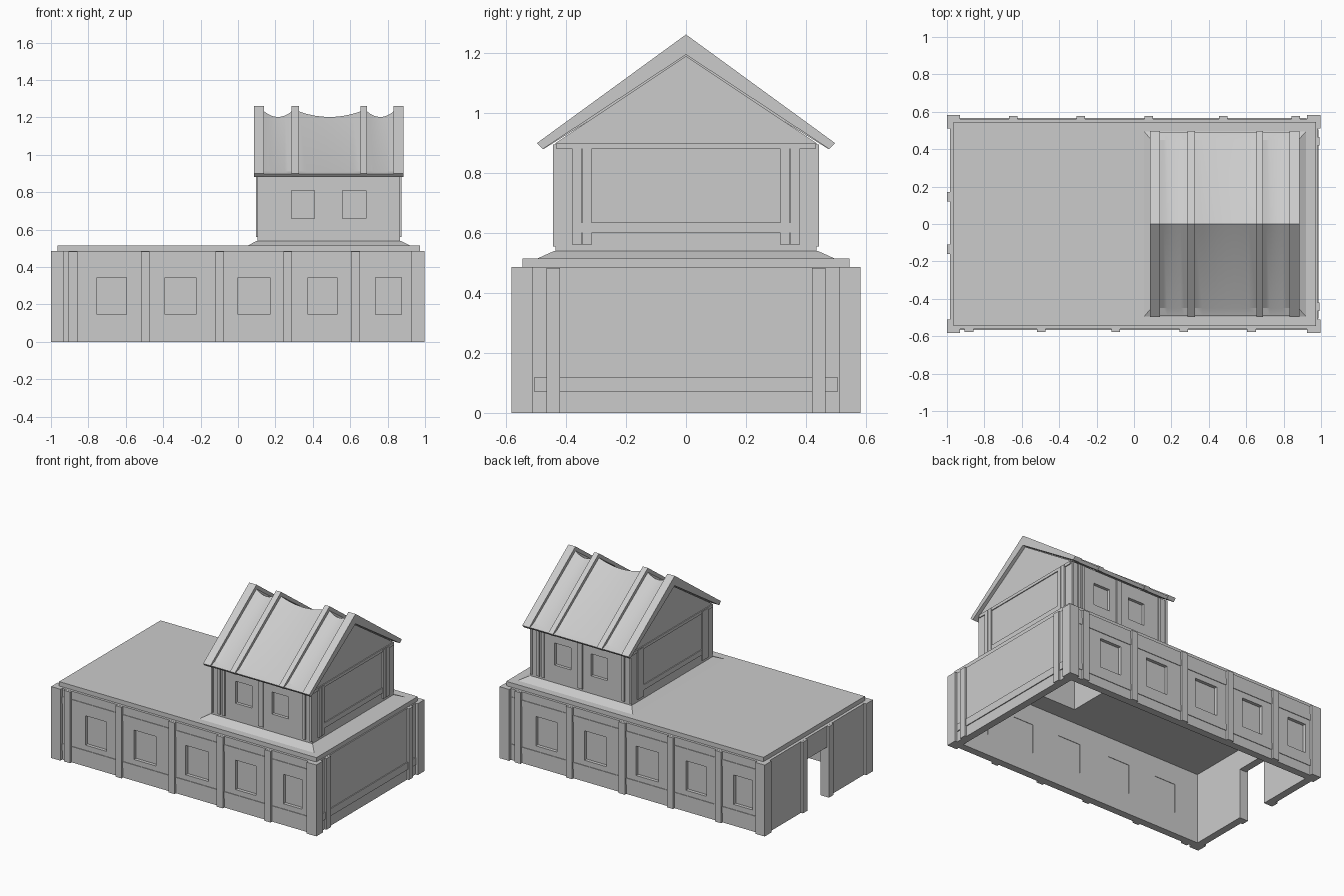
import bpy, bmesh, math

if "Cube" in bpy.data.objects:
    bpy.data.objects.remove(bpy.data.objects["Cube"])


def loft(name, rings):
    """Closed solid through matching rings of points."""
    bm = bmesh.new()
    loops = [[bm.verts.new(p) for p in r] for r in rings]
    n = len(rings[0])
    for a, b in zip(loops, loops[1:]):
        for i in range(n):
            bm.faces.new((a[i], a[(i + 1) % n], b[(i + 1) % n], b[i]))
    bm.faces.new(loops[0])
    bm.faces.new(loops[-1])
    bmesh.ops.recalc_face_normals(bm, faces=bm.faces)
    me = bpy.data.meshes.new(name)
    bm.to_mesh(me)
    bm.free()
    ob = bpy.data.objects.new(name, me)
    bpy.context.collection.objects.link(ob)
    return ob


def rect(x0, x1, y0, y1, z):
    return [(x0, y0, z), (x1, y0, z), (x1, y1, z), (x0, y1, z)]


def box(name, x0, x1, y0, y1, z0, z1):
    return loft(name, [rect(x0, x1, y0, y1, z0), rect(x0, x1, y0, y1, z1)])


def extrude_x(name, profile, x0, x1):
    return loft(name, [[(x, y, z) for y, z in profile] for x in (x0, x1)])


def activate(ob):
    bpy.ops.object.select_all(action='DESELECT')
    ob.select_set(True)
    bpy.context.view_layer.objects.active = ob


def cut(ob, *bounds):
    c = box("cutter", *bounds)
    c.hide_render = True
    m = ob.modifiers.new("cut", 'BOOLEAN')
    m.operation, m.solver, m.object = 'DIFFERENCE', 'EXACT', c
    activate(ob)
    bpy.ops.object.modifier_apply(modifier=m.name)
    bpy.data.objects.remove(c)


def both_sides(x0, x1, y0, y1, centre):
    """Front bounds and the same turned half way round for the back."""
    yield "front", x0, x1, y0, y1
    yield "back", 2 * centre - x1, 2 * centre - x0, -y1, -y0


# Lower storey walls, open underneath, with doorway on the left end
walls = box("lower_walls", -0.985, 0.98, -0.562, 0.562, 0, 0.485)
cut(walls, -0.935, 0.93, -0.512, 0.512, -0.1, 0.6)
cut(walls, -1.1, -0.9, -0.11, 0.12, -0.1, 0.34)

# Lower windows: opening with a recessed pane
for wx0, wx1 in [(-0.755, -0.595), (-0.39, -0.225), (0, 0.17), (0.375, 0.53), (0.735, 0.875)]:
    for side, a, b, c, d in both_sides(wx0, wx1, -0.7, -0.4, -0.009):
        cut(walls, a, b, c, d, 0.145, 0.345)
    for side, a, b, c, d in both_sides(wx0, wx1, -0.54, -0.515, -0.009):
        box(f"lower_window_{side}", a, b, c, d, 0.145, 0.345)

# Posts along the long walls
for px in (-0.882, -0.495, -0.097, 0.267, 0.628):
    for side, a, b, c, d in both_sides(px - 0.023, px + 0.023, -0.578, -0.55, -0.009):
        box(f"wall_post_{side}", a, b, c, d, 0, 0.484)

# Thin rails above and below the windows
for z0, z1 in ((0.065, 0.11), (0.385, 0.43)):
    for side, a, b, c, d in both_sides(-0.94, 0.93, -0.566, -0.555, -0.009):
        box(f"wall_rail_{side}", a, b, c, d, z0, z1)

# Corner posts, L shaped around each corner
for sx, x_in, x_out in ((-1, -0.93, -1.0), (1, 0.925, 0.997)):
    for sy in (-1, 1):
        p = [(x_out, .582), (x_in, .582), (x_in, .55), (sx * .96, .55), (sx * .96, .51), (x_out, .51)]
        loft("corner_post", [[(x, sy * y, z) for x, y in p] for z in (0, 0.486)])

# End wall posts and rail
for y in (-0.443, 0.443):
    box("right_end_post", 0.96, 0.993, y - 0.023, y + 0.023, 0, 0.484)
box("right_end_rail", 0.96, 0.986, -0.505, 0.505, 0.07, 0.12)
for y in (-0.135, 0.145):
    box("door_post", -1.0, -0.94, y - 0.025, y + 0.025, 0, 0.484)

# Flat roof slab and flared plinth, open to the upper room
slab = box("flat_roof", -0.965, 0.972, -0.545, 0.545, 0.48, 0.515)
plinth = loft("plinth", [rect(0.05, 0.925, -0.5, 0.5, 0.513), rect(0.10, 0.87, -0.44, 0.44, 0.54)])
for ob in (slab, plinth):
    cut(ob, 0.15, 0.82, -0.385, 0.385, 0.4, 0.6)

# Upper storey with gables
gable = [(-0.435, 0.535), (0.435, 0.535), (0.435, 0.90), (0, 1.19), (-0.435, 0.90)]
upper = extrude_x("upper_walls", gable, 0.105, 0.865)
cut(upper, 0.15, 0.82, -0.385, 0.385, 0.4, 0.88)
for wx0, wx1 in ((0.285, 0.41), (0.56, 0.685)):
    for side, a, b, c, d in both_sides(wx0, wx1, -0.6, -0.3, 0.485):
        cut(upper, a, b, c, d, 0.66, 0.81)
    for side, a, b, c, d in both_sides(wx0, wx1, -0.415, -0.39, 0.485):
        box(f"upper_window_{side}", a, b, c, d, 0.66, 0.81)

# Upper posts on the long sides
for x0, x1 in ((0.105, 0.12), (0.155, 0.175), (0.19, 0.21), (0.462, 0.498), (0.795, 0.815), (0.85, 0.865)):
    for side, a, b, c, d in both_sides(x0, x1, -0.443, -0.42, 0.485):
        box(f"upper_post_{side}", a, b, c, d, 0.555, 0.895)

# Upper gable end trim: posts, sill rail and tie beam
for x0, x1 in ((0.855, 0.874), (0.096, 0.115)):
    for s in (-1, 1):
        for y in (0.331, 0.364):
            ya, yb = sorted((s * (y - 0.015), s * (y + 0.015)))
            box("gable_post", x0, x1, ya, yb, 0.56, 0.895)
    box("gable_sill", x0 + 0.003, x1 - 0.003, -0.375, 0.375, 0.60, 0.635)
    box("gable_tie_beam", x0 + 0.003, x1 - 0.003, -0.432, 0.432, 0.88, 0.9)

# Raised roof ribs
rib = [(0.497, 0.90), (0, 1.262), (-0.497, 0.90), (-0.478, 0.88), (0, 1.195), (0.478, 0.88)]
ribs = [(0.085, 0.14), (0.287, 0.325), (0.655, 0.69), (0.832, 0.885)]
for x0, x1 in ribs:
    extrude_x("roof_rib", rib, x0, x1)

# Sagging roof sheets between the ribs
for (_, x0), (x1, _) in zip(ribs, ribs[1:]):
    rings = []
    for i in range(9):
        t = i / 8
        x = x0 + (x1 - x0) * t
        ridge = 1.202 + 0.030 * (2 * t - 1) ** 2
        prof = [(.49, .897), (.45, .912), (0, ridge), (-.45, .912), (-.49, .897), (-.475, .88), (0, 1.175), (.475, .88)]
        rings.append([(x, y, z) for y, z in prof])
    sheet = loft("roof_sheet", rings)
    activate(sheet)
    bpy.ops.object.shade_smooth_by_angle(angle=math.radians(15))
